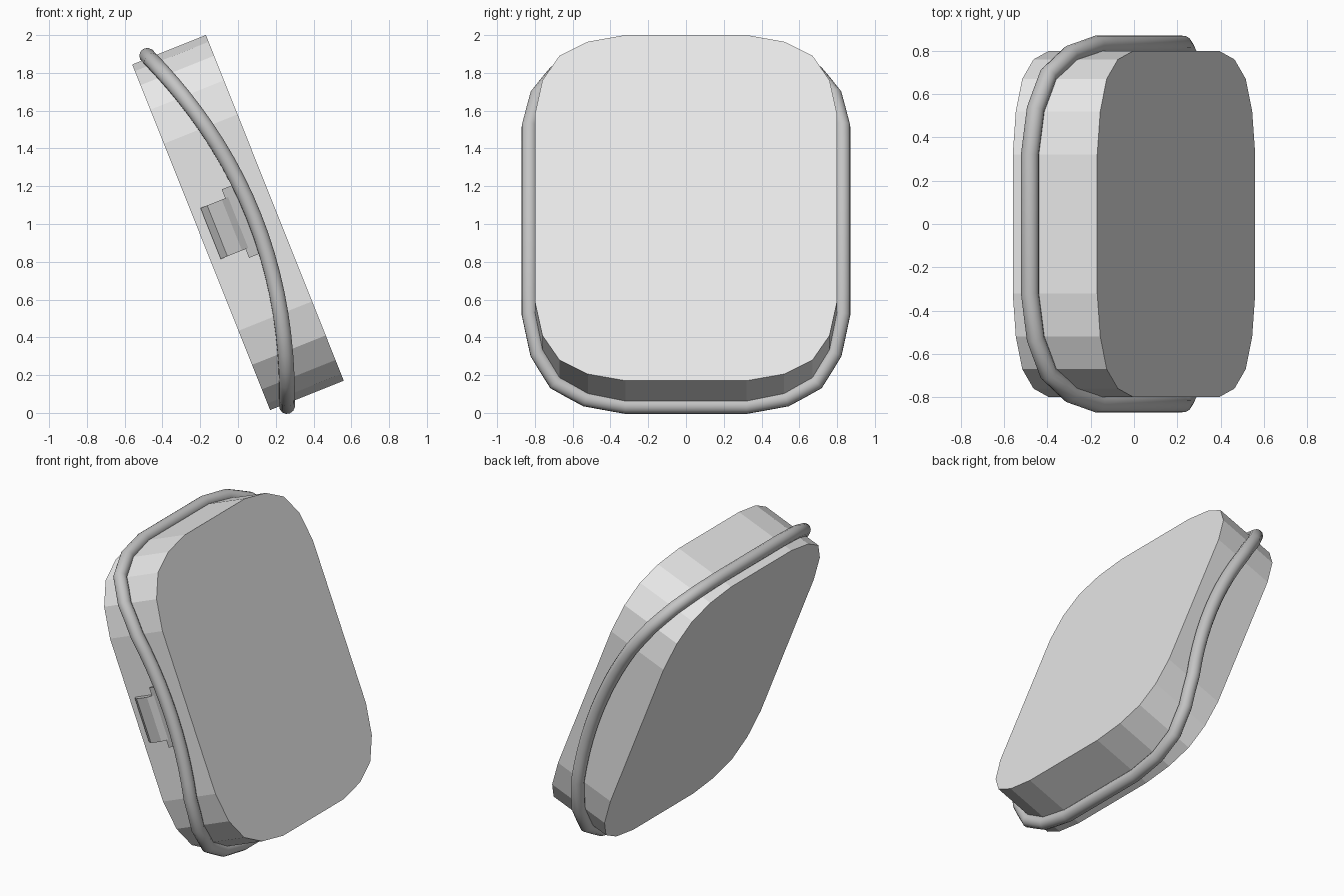
import bpy, bmesh, math
from mathutils import Matrix

if "Cube" in bpy.data.objects:
    bpy.data.objects.remove(bpy.data.objects["Cube"])

# Local frame: x = thickness, y = width, z = length; leaned back afterwards
LEAN = Matrix.Translation((0, 0, 1.0075)) @ Matrix.Rotation(math.radians(-21.75), 4, 'Y')


def material(name, value):
    m = bpy.data.materials.new(name)
    m.diffuse_color = (value, value, value, 1)
    m.use_nodes = True
    m.node_tree.nodes["Principled BSDF"].inputs["Base Color"].default_value = m.diffuse_color
    return m


body_mat = material("light grey", 0.8)
trim_mat = material("mid grey", 0.55)


def finish(bm, name, mat):
    bmesh.ops.recalc_face_normals(bm, faces=bm.faces)
    bm.transform(LEAN)
    me = bpy.data.meshes.new(name)
    bm.to_mesh(me)
    bm.free()
    me.materials.append(mat)
    ob = bpy.data.objects.new(name, me)
    bpy.context.collection.objects.link(ob)
    return ob


def prism(name, rings, mat):
    """Join rings of equal length and cap both ends."""
    bm = bmesh.new()
    vs = [[bm.verts.new(p) for p in ring] for ring in rings]
    n = len(vs[0])
    for a, b in zip(vs, vs[1:]):
        for i in range(n):
            j = (i + 1) % n
            bm.faces.new((a[i], a[j], b[j], b[i]))
    bm.faces.new(vs[0])
    bm.faces.new(vs[-1])
    return finish(bm, name, mat)


def mirror4(q):
    """Quarter outline to a full closed loop."""
    half = q + [(y, -z) for y, z in reversed(q)]
    return half + [(-y, z) for y, z in reversed(half)]


# Slab with faceted corners
quarter = [(.32, .985), (.52, .947), (.67, .867), (.76, .727), (.80, .533)]
outline = mirror4(quarter)
prism("slab_body", [[(x, y, z) for y, z in outline] for x in (-.21, .21)], body_mat)

# Piping that follows the outline and bows across the thickness
path = mirror4([(.32, .998), (.53, .963), (.69, .882), (.785, .735), (.829, .533)])
points = []
for (y0, z0), (y1, z1) in zip(path, path[1:] + path[:1]):
    steps = 10 if abs(z1 - z0) > .5 else 2
    for k in range(steps):
        t = k / steps
        y, z = y0 + (y1 - y0) * t, z0 + (z1 - z0) * t
        points.append((.09 - .21 * z * z, y, z))
cu = bpy.data.curves.new("piping_path", 'CURVE')
cu.dimensions = '3D'
cu.bevel_depth = .042
cu.bevel_resolution = 4
sp = cu.splines.new('POLY')
sp.points.add(len(points) - 1)
for p, c in zip(sp.points, points):
    p.co = (*c, 1)
sp.use_cyclic_u = True
tmp = bpy.data.objects.new("piping_path", cu)
bpy.context.collection.objects.link(tmp)
bpy.context.view_layer.update()
bm = bmesh.new()
me = bpy.data.meshes.new_from_object(tmp.evaluated_get(bpy.context.evaluated_depsgraph_get()))
me.materials.clear()
bm.from_mesh(me)
bpy.data.objects.remove(tmp)
piping = finish(bm, "piping", trim_mat)
for f in piping.data.polygons:
    f.use_smooth = True

# Clasp on the front side, faceted along its length
profile = [(-.156, -.79), (-.156, -.815), (-.118, -.845), (-.035, -.845), (.008, -.815), (.008, -.79)]
prism("side_clasp", [[(x, y, z) for x, y in profile] for z in (-.145, .145)], trim_mat)

# Longer mounting strip tucked under the piping
strip = [(-.015, -.79), (-.015, -.82), (.06, -.82), (.06, -.79)]
prism("clasp_strip", [[(x, y, z) for x, y in strip] for z in (-.195, .195)], trim_mat)
